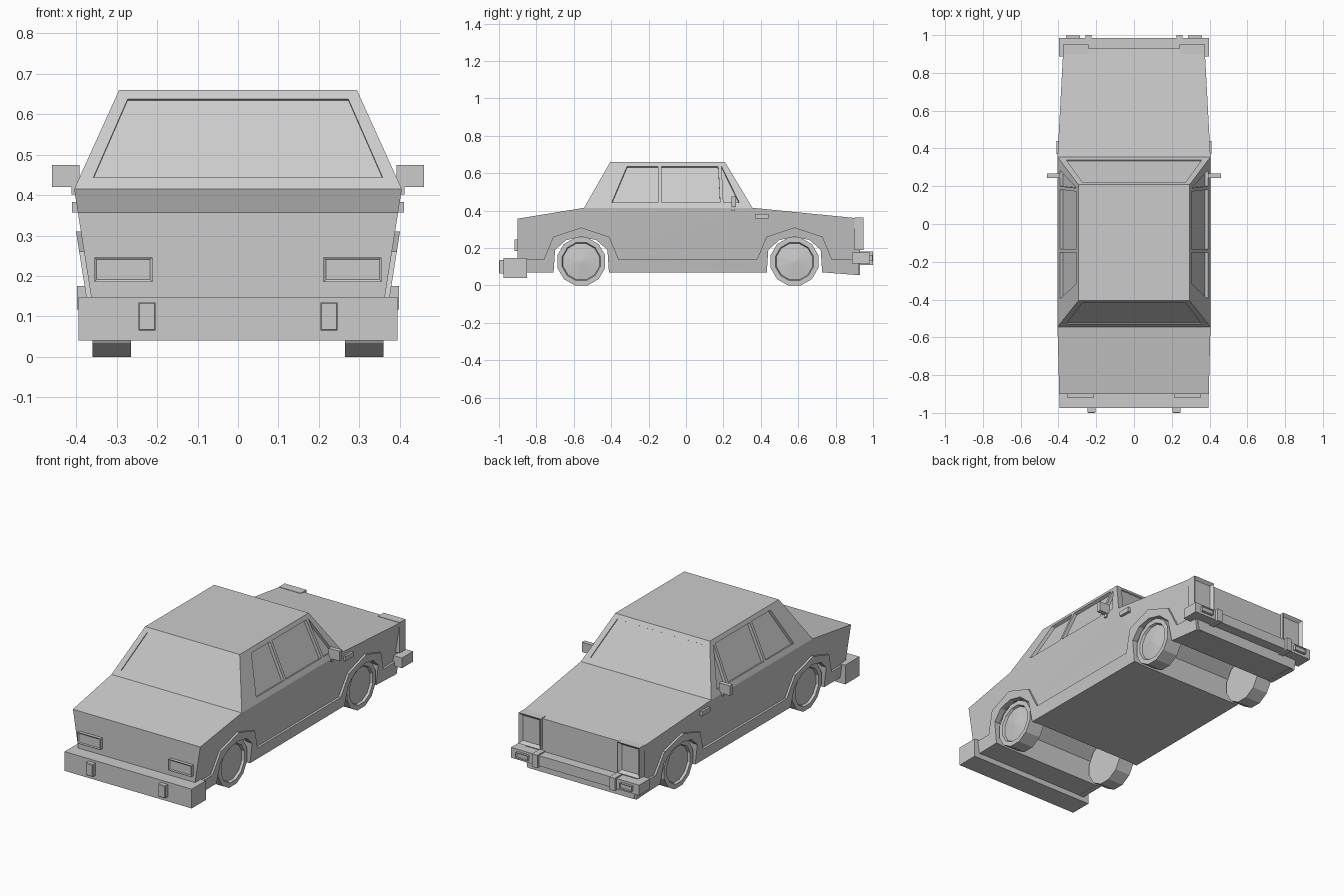
import bpy, bmesh, math
from mathutils import Vector

if "Cube" in bpy.data.objects:
    bpy.data.objects.remove(bpy.data.objects["Cube"])


def finish(name, bm, mirror=False):
    bmesh.ops.recalc_face_normals(bm, faces=bm.faces)
    me = bpy.data.meshes.new(name)
    bm.to_mesh(me)
    bm.free()
    ob = bpy.data.objects.new(name, me)
    bpy.context.collection.objects.link(ob)
    if mirror:
        m = ob.modifiers.new("mirror", 'MIRROR')  # mirrors across x by default
        m.use_mirror_merge = False
    return ob


def loft(name, a, b, mirror=False):
    """Solid between two matching outlines."""
    bm = bmesh.new()
    va = [bm.verts.new(p) for p in a]
    vb = [bm.verts.new(p) for p in b]
    n = len(a)
    caps = [bm.faces.new(va), bm.faces.new(vb[::-1])]
    for i in range(n):
        j = (i + 1) % n
        bm.faces.new((va[i], vb[i], vb[j], va[j]))
    bmesh.ops.recalc_face_normals(bm, faces=bm.faces)
    if n > 4:
        bmesh.ops.triangulate(bm, faces=caps)
    return finish(name, bm, mirror)


def box(name, x, y, z, mirror=False, inset=0, depth=0, side=1):
    """Box from ranges; optional recessed panel on its front or back end."""
    bm = bmesh.new()
    bmesh.ops.create_cube(bm, size=1)
    for v in bm.verts:
        v.co = [r[0] + (c + 0.5) * (r[1] - r[0]) for r, c in zip((x, y, z), v.co)]
    if inset:
        bm.normal_update()
        f = [f for f in bm.faces if f.normal.y * side > 0.9]
        bmesh.ops.inset_region(bm, faces=f, thickness=inset)
        for v in f[0].verts:
            v.co.y -= side * depth
    return finish(name, bm, mirror)


def half_width(y, z):
    return 0.405 - (0.415 - z) * 0.157 - 0.022 * max(0, (y - 0.355) / 0.58)


def arch(cy, grow=0.0):
    pts = [(-.148, .07), (-.14, .19), (-.08, .243), (0, .26),
           (.08, .243), (.14, .19), (.148, .07)]
    return [(cy + y * (1 + grow), z * (1 + grow) if z > .1 else z) for y, z in pts]


def flare(cy):
    return [(cy + y, z) for y, z in
            [(-.2, .14), (-.15, .26), (0, .31), (.15, .26), (.2, .14)]]


REAR, FRONT = -0.56, 0.58

# Lower body with wheel channels
profile = ([(-.9, .07)] + arch(REAR, .03) + arch(FRONT, .03)
           + [(.93, .057), (.93, .358), (.355, .415), (-.545, .415), (-.9, .357)])
loft("body", [(-half_width(y, z), y, z) for y, z in profile],
     [(half_width(y, z), y, z) for y, z in profile])

# Sill trim and wheel arch flares
profile = ([(-.895, .068)] + arch(REAR) + arch(FRONT)
           + [(.925, .055), (.925, .14)] + flare(FRONT)[::-1]
           + flare(REAR)[::-1] + [(-.895, .14)])
loft("arch_trim", [(half_width(y, z) - .02, y, z) for y, z in profile],
     [(half_width(y, z) + .012, y, z) for y, z in profile], mirror=True)

# Cabin
X0, X1, Z0, Z1 = .405, .294, .415, .66
cabin = loft("cabin",
             [(-X0, -.545, Z0), (X0, -.545, Z0), (X0, .355, Z0), (-X0, .355, Z0)],
             [(-X1, -.405, Z1), (X1, -.405, Z1), (X1, .208, Z1), (-X1, .208, Z1)])


def cut_window(pts, depth):
    pts = [Vector(p) for p in pts]
    n = (pts[1] - pts[0]).cross(pts[2] - pts[0]).normalized()
    if n.dot(pts[0] - Vector((0, -.1, .5))) < 0:
        n = -n
    cutter = loft("window_cutter", [p + n * .03 for p in pts], [p - n * depth for p in pts])
    cutter.hide_render = True
    m = cabin.modifiers.new("window", 'BOOLEAN')
    m.operation, m.solver, m.object = 'DIFFERENCE', 'EXACT', cutter
    bpy.context.view_layer.objects.active = cabin
    bpy.ops.object.modifier_apply(modifier=m.name)
    bpy.data.objects.remove(cutter)


def slope(a, b, z):
    return a + (b - a) * (z - Z0) / (Z1 - Z0)


# Recessed windows: rear, windscreen, then three per side
LO, HI = .443, .637
for a, b in ((-.545, -.405), (.355, .208)):
    cut_window([(-.358, slope(a, b, LO), LO), (.358, slope(a, b, LO), LO),
                (.273, slope(a, b, HI), HI), (-.273, slope(a, b, HI), HI)], .006)
side_windows = [[(-.397, LO), (-.15, LO), (-.15, HI), (-.315, HI)],
                [(-.132, LO), (.182, LO), (.172, HI), (-.132, HI)],
                [(.2, LO), (.285, LO), (.19, HI)]]
for s in (-1, 1):
    for win in side_windows:
        cut_window([(s * slope(X0, X1, z), y, z) for y, z in win], .018)

# Wheels, lathed with a shallow dished hub
R, N = .132, 12
for label, cy in (("rear", REAR), ("front", FRONT)):
    bm = bmesh.new()
    rings = []
    for x, r in [(.265, R), (.36, R), (.36, R * .8), (.347, R * .76)]:
        rings.append([bm.verts.new((x, cy + r * math.sin((i + .5) * 2 * math.pi / N),
                                    .1275 + r * math.cos((i + .5) * 2 * math.pi / N)))
                      for i in range(N)])
    for a, b in zip(rings, rings[1:]):
        for i in range(N):
            j = (i + 1) % N
            bm.faces.new((a[i], a[j], b[j], b[i]))
    bm.faces.new(rings[0])
    hub = bm.verts.new((.358, cy, .1275))
    for i in range(N):
        bm.faces.new((rings[-1][i], rings[-1][(i + 1) % N], hub))
    finish(label + "_wheels", bm, mirror=True)

# Bumpers, guards and bumper lamps
box("rear_bumper", (-.395, .395), (-.975, -.85), (.04, .148))
box("rear_bumper_guards", (.204, .246), (-.997, -.97), (.065, .135), True, .004, -.003, -1)
box("front_bumper", (-.398, .398), (.887, .985), (.117, .175))
box("front_bumper_guards", (.224, .258), (.93, 1.0), (.11, .182), True)
box("front_bumper_lamps", (.285, .36), (.97, .998), (.132, .162), True, .006, .004)

# Lamps
box("tail_lamps", (.212, .355), (-.918, -.88), (.185, .246), True, .008, .004, -1)
box("headlamps", (.24, .375), (.9, .95), (.19, .363), True, .022, .015)
box("side_indicators", (.37, .41), (.37, .44), (.357, .383), True)

# Door mirrors on short stalks
box("door_mirrors", (.392, .46), (.243, .267), (.42, .475), True)
box("mirror_stalks", (.375, .412), (.243, .262), (.402, .43), True)
